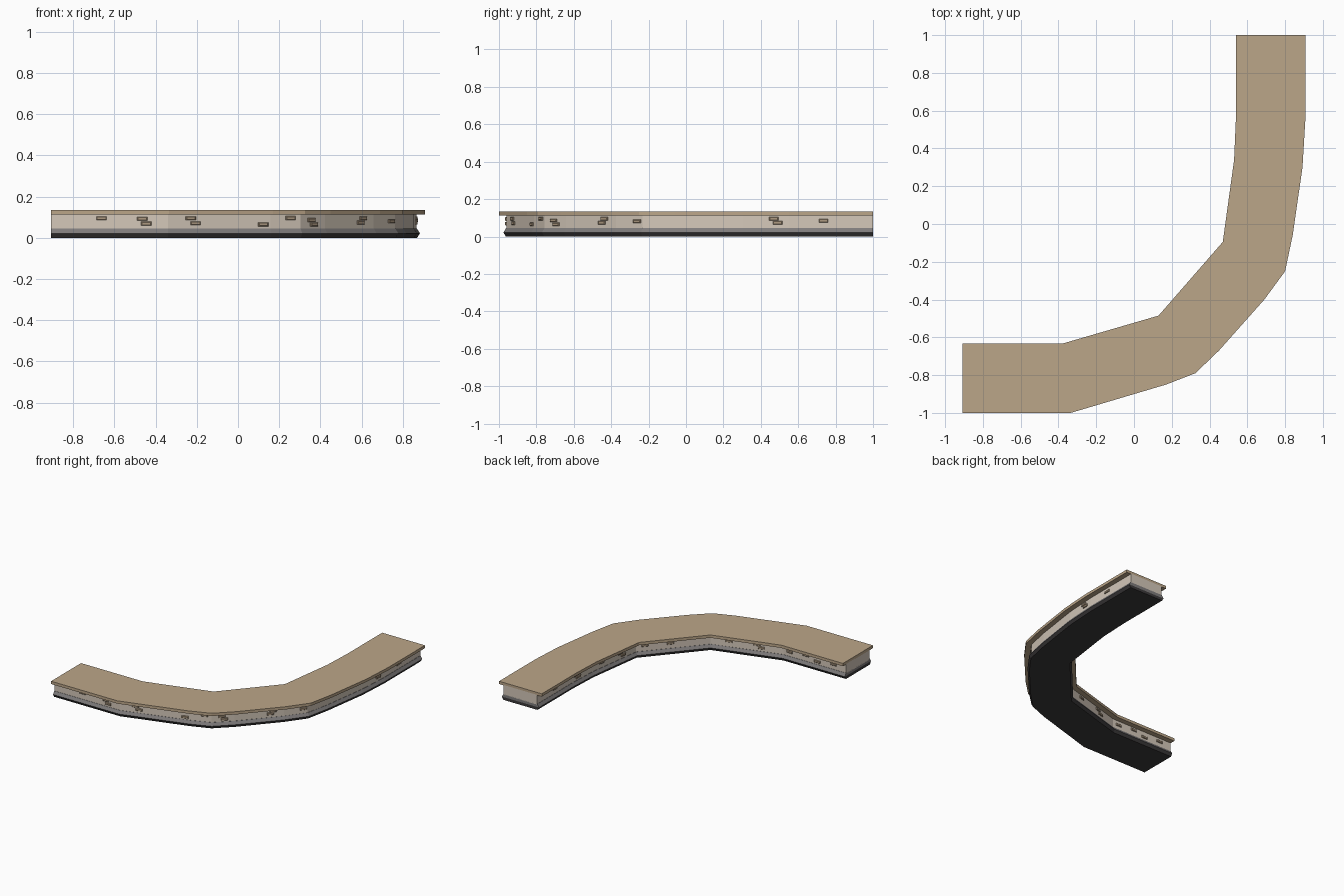
import bpy, bmesh
from mathutils import Vector

if "Cube" in bpy.data.objects:
    bpy.data.objects.remove(bpy.data.objects["Cube"])

OUTER = [(-.907, -1), (-.335, -1), (.17, -.85), (.325, -.79), (.45, -.67), (.69, -.4),
         (.80, -.25), (.84, -.06), (.892, .30), (.907, .55), (.907, 1)]
INNER = [(-.907, -.632), (-.375, -.632), (.13, -.485), (.47, -.095), (.53, .34), (.54, .57), (.54, 1)]


def material(name, r, g, b):
    m = bpy.data.materials.new(name)
    m.diffuse_color = (r, g, b, 1)
    m.use_nodes = True
    m.node_tree.nodes["Principled BSDF"].inputs["Base Color"].default_value = m.diffuse_color
    return m


TAN = material("tan_stone", .50, .38, .25)
PLASTER = material("plaster", .66, .58, .49)
BRICK = material("brick", .42, .32, .22)
GREY = material("grey_stone", .21, .20, .20)
DARK = material("dark_stone", .045, .042, .043)


def offset(points, d):
    """Shift an open path to its left by d with mitred corners."""
    pts = [Vector(p) for p in points]
    dirs = [(b - a).normalized() for a, b in zip(pts, pts[1:])]
    nor = [Vector((-t.y, t.x)) for t in dirs]
    out = []
    for i, p in enumerate(pts):
        a, b = nor[max(i - 1, 0)], nor[min(i, len(nor) - 1)]
        out.append(p + (a + b) * d / (1 + a.dot(b)))
    return out


def finish(name, bm, mats):
    bmesh.ops.recalc_face_normals(bm, faces=bm.faces)
    me = bpy.data.meshes.new(name)
    bm.to_mesh(me)
    bm.free()
    for m in mats:
        me.materials.append(m)
    ob = bpy.data.objects.new(name, me)
    bpy.context.collection.objects.link(ob)


def layered(name, layers, mats):
    """Stack outlines given as (z, side inset); one material per layer step."""
    bm = bmesh.new()
    rings = []
    for z, d in layers:
        ring = offset(OUTER, d) + offset(INNER, -d)[::-1]
        rings.append([bm.verts.new((p.x, p.y, z)) for p in ring])
    n = len(rings[0])
    bm.faces.new(rings[0][::-1])
    bm.faces.new(rings[-1]).material_index = len(mats) - 1
    for k, (lo, hi) in enumerate(zip(rings, rings[1:])):
        for i in range(n):
            j = (i + 1) % n
            bm.faces.new((lo[i], lo[j], hi[j], hi[i])).material_index = k
    finish(name, bm, mats)


# Plinth with bevelled top, wall, overhanging cap
layered("base_plinth", [(0, .037), (.022, .024), (.045, .038)], [DARK, GREY])
layered("wall", [(.04, .04), (.116, .04)], [PLASTER])
layered("cap_slab", [(.113, 0), (.135, 0)], [TAN])


def bricks(name, path, sign, spots):
    """Proud bricks on a wall path, located by axis (0=x, 1=y), position and height."""
    bm = bmesh.new()
    for axis, pos, z in spots:
        for a, b in zip(path, path[1:]):
            if a[axis] <= pos <= b[axis] and b[axis] > a[axis]:
                break
        t = (b - a).normalized()
        c = a.lerp(b, (pos - a[axis]) / (b[axis] - a[axis]))
        out = Vector((t.y, -t.x)) * sign
        rings = []
        for depth, w, h in ((-.004, .025, .009), (.005, .025, .009), (.008, .021, .006)):
            rings.append([bm.verts.new((*(c + t * w * u + out * depth), z + h * v))
                          for u, v in ((-1, -1), (1, -1), (1, 1), (-1, 1))])
        bm.faces.new(rings[0])
        bm.faces.new(rings[-1])
        for lo, hi in zip(rings, rings[1:]):
            for i in range(4):
                j = (i + 1) % 4
                bm.faces.new((lo[i], lo[j], hi[j], hi[i]))
    finish(name, bm, [BRICK])


# Scattered bricks on the outer and inner wall faces
bricks("outer_bricks", offset(OUTER, .04), 1, [
    (0, -.663, .095), (0, -.465, .092), (0, -.445, .069), (0, -.23, .095), (0, -.207, .071),
    (0, .122, .065), (0, .255, .096), (0, .355, .086), (0, .368, .065), (1, -.435, .095),
    (1, -.448, .074), (1, -.26, .081), (1, .47, .095), (1, .49, .074), (1, .735, .085)])
bricks("inner_bricks", offset(INNER, -.04), -1, [
    (0, -.80, .085), (0, -.66, .068), (0, -.56, .092), (0, -.42, .08), (0, -.21, .072),
    (0, -.18, .094), (0, .02, .09), (1, -.30, .086), (1, -.16, .09), (1, .02, .07),
    (1, .05, .092), (1, .24, .088), (1, .50, .07), (1, .53, .092), (1, .78, .085)])
